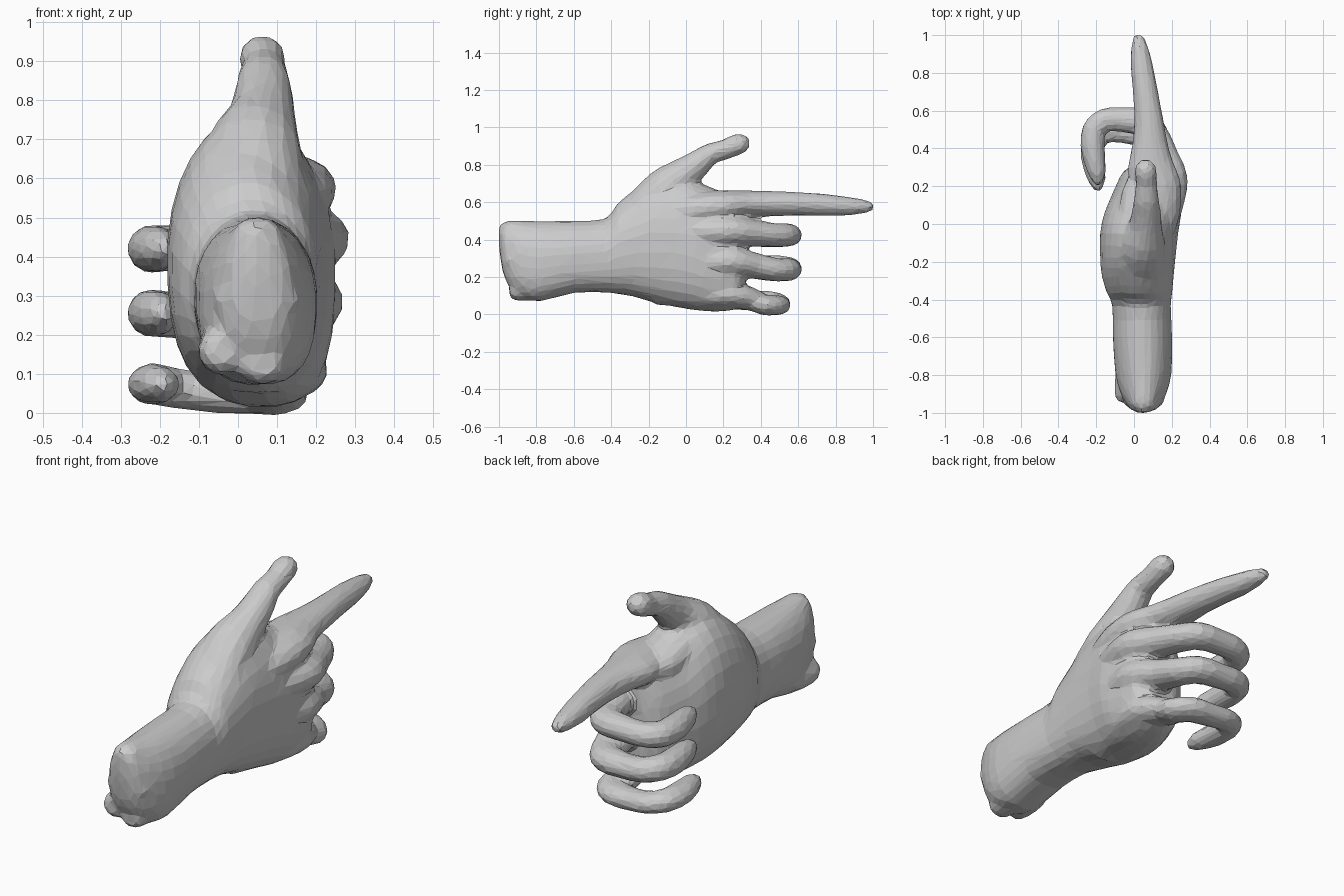
import bpy, bmesh, math, random
from mathutils import Vector

random.seed(4)
parts = []


def spline(a, b, c, d, t):
    # Catmull-Rom interpolation of one number
    return 0.5 * (2 * b + (c - a) * t + (2 * a - 5 * b + 4 * c - d) * t * t
                  + (3 * b - a - 3 * c + d) * t ** 3)


def loft(keys, up, sides=14, steps=3, fixed=None, low_power=1.0):
    # keys: (x, y, z, half width across, half width along up)
    rows = []
    for i in range(len(keys) - 1):
        four = [keys[max(i - 1, 0)], keys[i], keys[i + 1], keys[min(i + 2, len(keys) - 1)]]
        for s in range(steps):
            rows.append([spline(*v, s / steps) for v in zip(*four)])
    rows.append(list(keys[-1]))
    up = Vector(up)
    bm = bmesh.new()
    rings = []
    for i, r in enumerate(rows):
        nxt, prv = rows[min(i + 1, len(rows) - 1)], rows[max(i - 1, 0)]
        tangent = Vector(fixed) if fixed else Vector(nxt[:3]) - Vector(prv[:3])
        side = tangent.cross(up).normalized()
        top = side.cross(tangent).normalized()
        ring = []
        for k in range(sides):
            a = 2 * math.pi * (k + 0.5) / sides
            c, n = math.cos(a), math.sin(a)
            p = low_power if n < 0 else 1.0
            c = math.copysign(abs(c) ** p, c)
            n = math.copysign(abs(n) ** p, n)
            ring.append(bm.verts.new(Vector(r[:3]) + side * c * r[3] + top * n * r[4]))
        rings.append(ring)
    for a, b in zip(rings, rings[1:]):
        for k in range(sides):
            j = (k + 1) % sides
            bm.faces.new((a[k], a[j], b[j], b[k]))
    bm.faces.new(rings[0][::-1])
    bm.faces.new(rings[-1])
    bmesh.ops.recalc_face_normals(bm, faces=bm.faces)
    mesh = bpy.data.meshes.new("part")
    bm.to_mesh(mesh)
    bm.free()
    parts.append(mesh)


# Forearm stump, wrist and palm in one body
loft([
    (.045, -1.0, .42, .02, .05),
    (.05, -.98, .36, .07, .13),
    (.05, -.94, .32, .10, .18),
    (.05, -.88, .295, .128, .205),
    (.05, -.78, .285, .15, .215),
    (.045, -.60, .308, .157, .193),
    (.04, -.43, .315, .155, .198),
    (.03, -.37, .35, .172, .24),
    (.02, -.28, .38, .19, .285),
    (.02, -.18, .40, .2, .335),
    (.027, -.05, .40, .207, .362),
    (.045, .05, .37, .205, .348),
    (.06, .13, .335, .188, .32),
    (.075, .21, .325, .168, .308),
    (.085, .28, .32, .14, .288),
    (.09, .32, .32, .08, .25)],
    up=(0, 0, 1), sides=28, steps=2, fixed=(0, 1, 0), low_power=.74)

# Folded flesh lobes on the cut end of the forearm
for x, z, w, h in [(.05, .45, .065, .05), (-.04, .16, .06, .06), (.06, .13, .065, .055), (.05, .29, .11, .07)]:
    y = -.985 if z > .4 else -.975 if z > .2 else -.945
    loft([(x, y, z, w * .5, h * .5), (x, y + .03, z, w, h),
          (x, y + .15, z, w, h), (x, y + .25, z + .01, w * .6, h * .6)],
         up=(0, 0, 1), fixed=(0, 1, 0))

# Thumb, rising from the top of the palm
loft([
    (.03, -.28, .52, .10, .14),
    (.04, -.12, .665, .115, .125),
    (.06, -.01, .75, .09, .09),
    (.065, .07, .812, .072, .076),
    (.065, .13, .858, .058, .066),
    (.065, .21, .882, .054, .057),
    (.062, .27, .907, .057, .059),
    (.06, .31, .92, .048, .052),
    (.058, .338, .93, .02, .022)],
    up=(1, 0, 0))

# Index finger, straight out
loft([
    (.09, -.08, .53, .11, .10),
    (.115, .06, .56, .13, .095),
    (.115, .19, .58, .137, .085),
    (.09, .30, .59, .125, .074),
    (.085, .42, .592, .096, .069),
    (.078, .55, .592, .078, .065),
    (.06, .70, .588, .067, .06),
    (.042, .83, .58, .06, .053),
    (.03, .93, .577, .046, .041),
    (.023, .985, .577, .03, .027),
    (.022, 1.005, .577, .014, .013)],
    up=(0, 0, 1))

# Web of skin between thumb and index finger
loft([
    (.04, -.02, .62, .13, .12),
    (.05, .08, .595, .13, .1),
    (.06, .18, .58, .12, .08),
    (.07, .3, .58, .07, .05)],
    up=(0, 0, 1))


def curled_finger(root_z, mid_z, tip_z, dx, reach, r, shift):
    # Tendon, knuckle, bend ahead of the palm, then tip folded back
    def f(y):
        return y * reach + shift
    mix = (root_z + mid_z) / 2
    loft([
        (.09 + dx, -.16, root_z - .005, .08, r),
        (.14 + dx, .0, root_z, .085, r * 1.25),
        (.175 + dx, .15, root_z, .095, r * 1.4),
        (.18 + dx, .25, root_z, .098, r * 1.38),
        (.14 + dx, .36, mix, .09, r * 1.22),
        (.105, f(.47), mid_z, .08, r * 1.1),
        (.05, f(.535), mid_z, .078, r * 1.08),
        (-.05, f(.552), mid_z, .067, r * 1.02),
        (-.15, f(.55), (mid_z + tip_z) / 2, .064, r * 1.02),
        (-.21, f(.50), tip_z, .064, r * 1.06),
        (-.218, f(.40), tip_z, .064, r * 1.06),
        (-.2, f(.29), tip_z, .052, r * .92),
        (-.192, f(.235), tip_z, .034, r * .62),
        (-.19, f(.205), tip_z, .016, r * .3)],
        up=(0, 0, 1))


# Three curled fingers
curled_finger(.445, .425, .42, .005, 1, .058, 0)
curled_finger(.283, .24, .255, -.01, 1, .058, 0)
curled_finger(.105, .05, .073, -.05, .92, .05, -.015)

# Gather the parts and fuse them into one skin
bm = bmesh.new()
for m in parts:
    bm.from_mesh(m)
    bpy.data.meshes.remove(m)
skin = bpy.data.meshes.new("hand")
bm.to_mesh(skin)
bm.free()
hand = bpy.data.objects.new("pointing_hand", skin)
bpy.context.collection.objects.link(hand)

remesh = hand.modifiers.new("fuse", "REMESH")
remesh.mode = "VOXEL"
remesh.voxel_size = .014
smooth = hand.modifiers.new("blend", "SMOOTH")
smooth.factor = .5
smooth.iterations = 4
# Reduce to flat low-poly facets
facets = hand.modifiers.new("facets", "DECIMATE")
facets.ratio = .07
